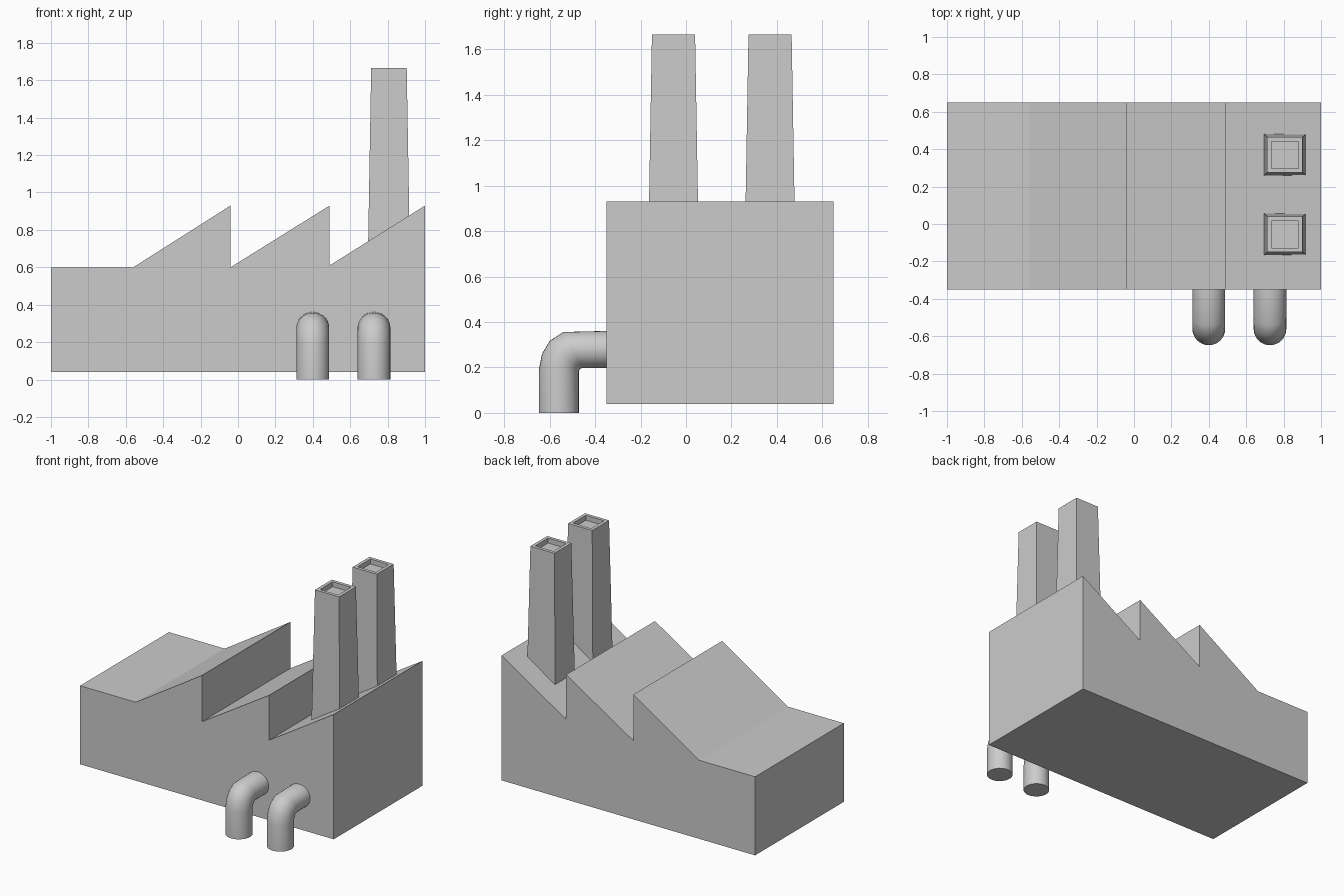
import bpy, bmesh, math

if "Cube" in bpy.data.objects:
    bpy.data.objects.remove(bpy.data.objects["Cube"])


def finish(name, bm):
    bmesh.ops.recalc_face_normals(bm, faces=bm.faces)
    mesh = bpy.data.meshes.new(name)
    bm.to_mesh(mesh)
    bm.free()
    obj = bpy.data.objects.new(name, mesh)
    bpy.context.collection.objects.link(obj)
    return obj


def loft(name, rings):
    """Skin a list of vertex rings and cap both ends."""
    bm = bmesh.new()
    loops = [[bm.verts.new(p) for p in ring] for ring in rings]
    n = len(loops[0])
    for a, b in zip(loops, loops[1:]):
        for i in range(n):
            j = (i + 1) % n
            bm.faces.new((a[i], a[j], b[j], b[i]))
    bm.faces.new(loops[0])
    bm.faces.new(loops[-1])
    return finish(name, bm)


# Factory hall with saw-tooth roof, extruded from its front profile
profile = [(-1, 0.04), (1, 0.04), (1, 0.93), (0.49, 0.61), (0.49, 0.93),
           (-0.04, 0.60), (-0.04, 0.93), (-0.56, 0.60), (-1, 0.60)]
loft("factory_hall", [[(x, y, z) for x, z in profile] for y in (-0.35, 0.65)])


# Tapered square chimneys with a recessed top
def square(cx, cy, h, z):
    return [(cx + sx * h, cy + sy * h, z)
            for sx, sy in ((-1, -1), (1, -1), (1, 1), (-1, 1))]


for i, cy in enumerate((-0.055, 0.37)):
    sections = [(0.112, 0.68), (0.095, 1.665), (0.072, 1.665), (0.072, 1.63)]
    loft(f"chimney_{i + 1}", [square(0.807, cy, h, z) for h, z in sections])

# Elbow pipes: (outer y, z), (inner y, z) for every cross-section
bend = [((-0.648, 0), (-0.472, 0)),
        ((-0.648, 0.19), (-0.472, 0.18)),
        ((-0.634, 0.26), (-0.470, 0.187)),
        ((-0.600, 0.317), (-0.466, 0.193)),
        ((-0.540, 0.356), (-0.458, 0.197)),
        ((-0.340, 0.361), (-0.340, 0.197))]
SIDES = 32
for i, cx in enumerate((0.40, 0.727)):
    rings = []
    for (oy, oz), (iy, iz) in bend:
        ring = []
        for k in range(SIDES):
            a = 2 * math.pi * k / SIDES
            t = 0.5 + 0.5 * math.cos(a)
            ring.append((cx + 0.0875 * math.sin(a),
                         iy + (oy - iy) * t, iz + (oz - iz) * t))
        rings.append(ring)
    pipe = loft(f"pipe_{i + 1}", rings)
    bpy.ops.object.select_all(action='DESELECT')
    pipe.select_set(True)
    bpy.context.view_layer.objects.active = pipe
    bpy.ops.object.shade_smooth_by_angle(angle=math.radians(40))
